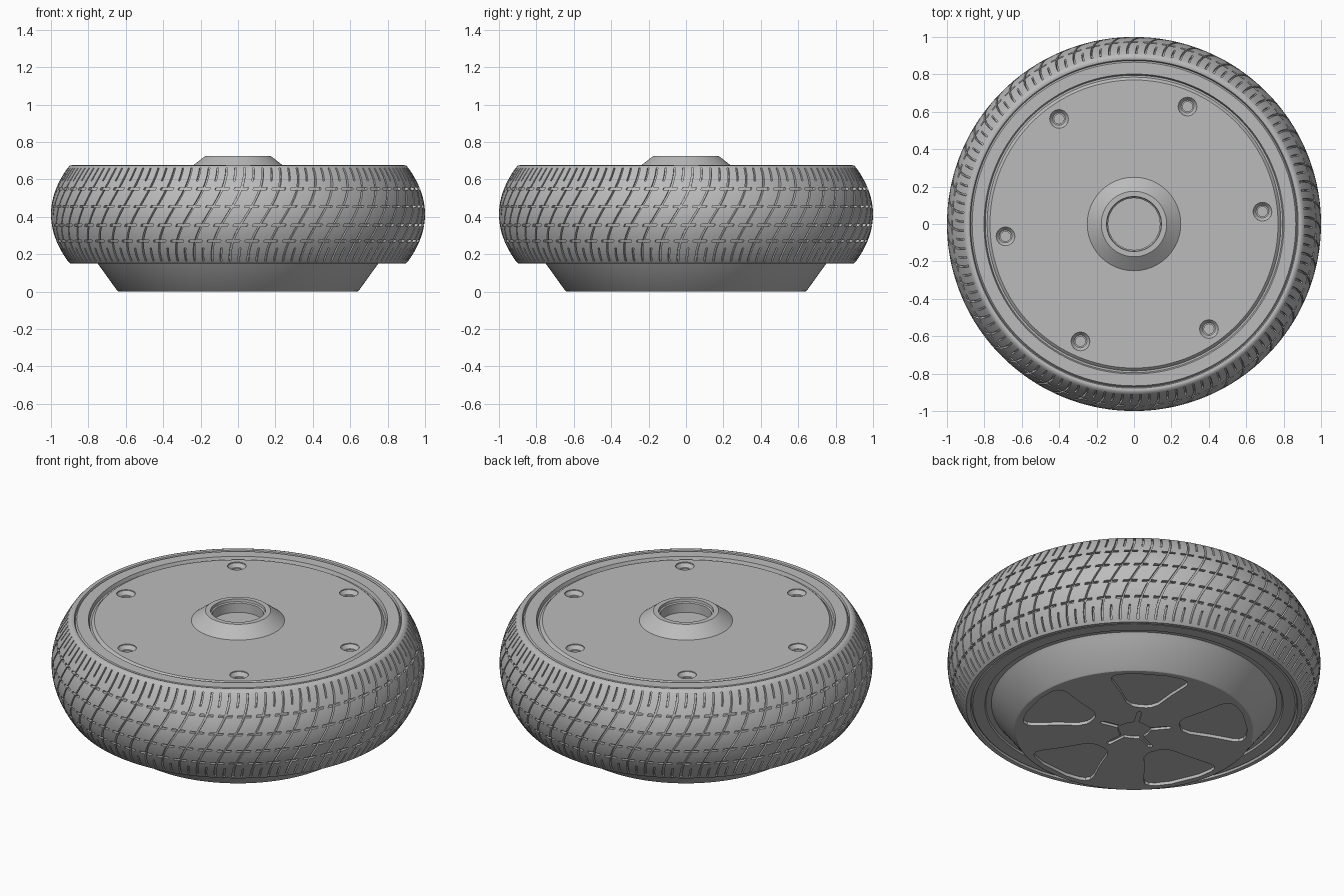
import bpy, bmesh
from math import sin, cos, pi, radians, tau

if "Cube" in bpy.data.objects:
    bpy.data.objects.remove(bpy.data.objects["Cube"])

grey = bpy.data.materials.new("plain grey")
grey.use_nodes = True
COLOUR = (0.5, 0.5, 0.5, 1)
grey.diffuse_color = COLOUR
grey.node_tree.nodes["Principled BSDF"].inputs["Base Color"].default_value = COLOUR


def finish(name, bm):
    """Turn a bmesh into a linked object with the shared material."""
    bmesh.ops.recalc_face_normals(bm, faces=bm.faces)
    mesh = bpy.data.meshes.new(name)
    bm.to_mesh(mesh)
    bm.free()
    mesh.materials.append(grey)
    obj = bpy.data.objects.new(name, mesh)
    bpy.context.collection.objects.link(obj)
    return obj


def smooth(obj, angle):
    bpy.ops.object.select_all(action='DESELECT')
    obj.select_set(True)
    bpy.context.view_layer.objects.active = obj
    bpy.ops.object.shade_smooth_by_angle(angle=radians(angle))


def lathe(bm, profile, steps, x=0, y=0):
    """Revolve (radius, z) points that start and end on the axis."""
    verts = [bm.verts.new((x + r, y, z)) for r, z in profile]
    edges = [bm.edges.new(pair) for pair in zip(verts, verts[1:])]
    ret = bmesh.ops.spin(bm, geom=verts + edges, cent=(x, y, 0), axis=(0, 0, 1),
                         angle=tau, steps=steps, use_merge=True)
    bmesh.ops.remove_doubles(bm, verts=bm.verts, dist=1e-5)


def prism(bm, polar, low, high):
    """Extrude a closed outline of (radius, angle) points."""
    face = bm.faces.new([bm.verts.new((r * cos(a), r * sin(a), low)) for r, a in polar])
    ret = bmesh.ops.extrude_face_region(bm, geom=[face], use_keep_orig=True)
    tops = [v for v in ret["geom"] if isinstance(v, bmesh.types.BMVert)]
    bmesh.ops.translate(bm, verts=tops, vec=(0, 0, high - low))


def cut(obj, cutter):
    mod = obj.modifiers.new("cut", 'BOOLEAN')
    mod.operation, mod.solver, mod.object = 'DIFFERENCE', 'EXACT', cutter
    bpy.context.view_layer.update()
    baked = bpy.data.meshes.new_from_object(
        obj.evaluated_get(bpy.context.evaluated_depsgraph_get()))
    obj.modifiers.clear()
    obj.data = baked
    bpy.data.objects.remove(cutter)


# Wheel body: hub boss, recessed face, rim lips and tapered motor cover
bm = bmesh.new()
lathe(bm, [(0, .65), (.138, .65), (.138, .705), (.145, .71), (.147, .725), (.175, .725),
           (.25, .667), (.77, .667), (.778, .66), (.785, .652), (.795, .652), (.802, .672),
           (.865, .672), (.878, .655), (.878, .17), (.865, .158), (.80, .158),
           (.795, .168), (.765, .168), (.75, .15), (.645, .004), (.638, 0), (0, 0)], 144)
wheel = finish("wheel_body", bm)

# Six stepped bolt holes
bm = bmesh.new()
for k in range(6):
    a = radians(5.5 + 60 * k)
    lathe(bm, [(0, .70), (.052, .70), (.05, .662), (.034, .642), (.026, .642),
               (.026, .61), (0, .61)], 24, .69 * cos(a), .69 * sin(a))
cut(wheel, finish("bolt_hole_cutter", bm))

# Five fan-shaped recesses and a small star on the underside
FIRST = radians(59)
half_fan = [(.25, .1), (.262, .2), (.30, .29), (.42, .335), (.54, .375),
            (.575, .37), (.597, .335), (.605, .28), (.608, .14)]
bm = bmesh.new()
for k in range(5):
    a = FIRST + k * tau / 5
    prism(bm, [(r, a + t) for r, t in half_fan]
          + [(r, a - t) for r, t in reversed(half_fan)], -.05, .018)
star = []
for k in range(5):
    a = FIRST + k * tau / 5
    star += [(.085, a - pi / 5), (.09, a - .15), (.19, a - .07), (.20, a - .035),
             (.20, a + .035), (.19, a + .07), (.09, a + .15)]
prism(bm, star, -.05, .014)
cut(wheel, finish("underside_cutter", bm))
smooth(wheel, 25)

# Tyre: a leaning grid whose groove cells are pushed inwards
PITCHES, MID = 60, .413
COLUMNS = [0, .1, .25, .41, .51, .66, .82, .91]
DASHES = [.27, .355, .455, .55]
rows = [.165 + .495 * i / 22 for i in range(23)]
rows = [z for z in rows if all(abs(z - d) > .011 for d in DASHES)]
rows = sorted(rows + [d + s for d in DASHES for s in (-.006, .006)])
profile = ([(.872, .165), (.878, .153), (.888, .15), (.90, .152)]
           + [(1 - .09 * ((z - MID) / .25) ** 2, z) for z in rows]
           + [(.90, .673), (.888, .676), (.878, .673), (.872, .66)])


def lean(z):
    """Angular shift of the tread, flattening out at both shoulders."""
    t = max(-1, min(1, (z - MID) / .24))
    return .095 * sin(t * pi / 2)


bm = bmesh.new()
grid = []
for p in range(PITCHES):
    for u in COLUMNS:
        angle = (p + u) * tau / PITCHES
        grid.append([bm.verts.new((r * cos(angle + lean(z)), r * sin(angle + lean(z)), z))
                     for r, z in profile])
grooves = []
for i, line in enumerate(grid):
    after, col = grid[(i + 1) % len(grid)], i % len(COLUMNS)
    for j in range(len(profile) - 1):
        face = bm.faces.new((line[j], after[j], after[j + 1], line[j + 1]))
        z = (profile[j][1] + profile[j + 1][1]) / 2
        if not .166 < z < .659:
            continue
        dash = 1 <= col <= 5 and any(abs(z - d) < .005 for d in DASHES)
        sipe = col == 7 and abs(z - MID) > .175
        if col == 3 or dash or sipe:
            grooves.append(face)
ret = bmesh.ops.extrude_face_region(bm, geom=grooves)
bmesh.ops.delete(bm, geom=[f for f in grooves if f.is_valid], context='FACES_ONLY')
for v in ret["geom"]:
    if isinstance(v, bmesh.types.BMVert):
        v.co.x *= .982
        v.co.y *= .982
tyre = finish("tyre", bm)
smooth(tyre, 35)
